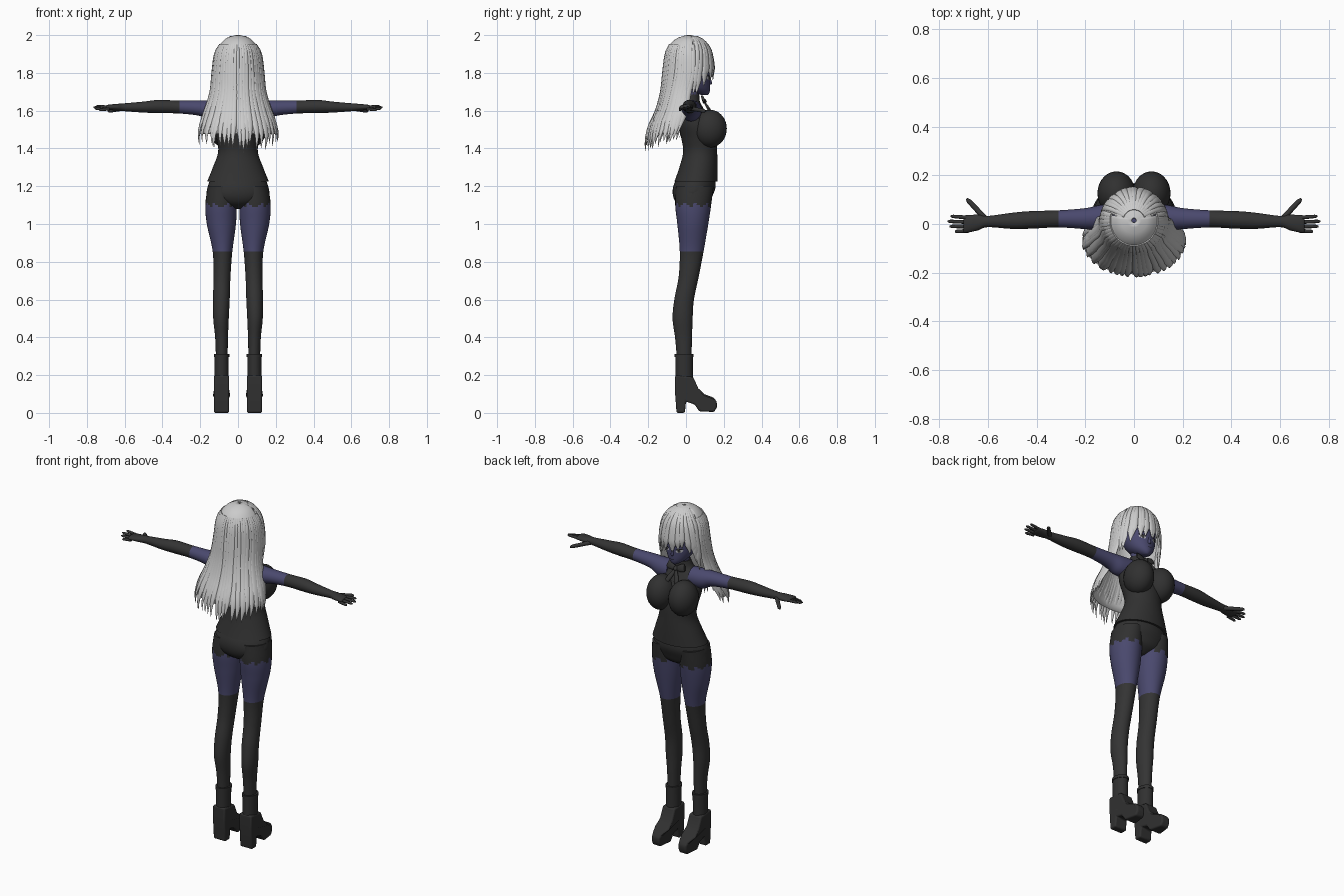
import bpy, bmesh, math, random
from mathutils import Vector

random.seed(4)
if "Cube" in bpy.data.objects:
    bpy.data.objects.remove(bpy.data.objects["Cube"], do_unlink=True)


def material(name, *rgb):
    m = bpy.data.materials.new(name)
    m.use_nodes = True
    m.diffuse_color = (*rgb, 1)
    m.node_tree.nodes["Principled BSDF"].inputs["Base Color"].default_value = (*rgb, 1)
    return m


SKIN = material("dusky blue skin", .068, .066, .155)
CLOTH = material("black cloth", .03, .03, .03)
KNIT = material("charcoal knit", .034, .034, .034)
HAIR = material("silver hair", .6, .6, .6)
WHITE = material("eye white", .45, .45, .5)
DARK = material("lash black", .01, .01, .012)


def finish(name, bm, mats, rule=None, angle=50):
    """Turn a bmesh into a smooth object, colouring faces by an optional rule."""
    bmesh.ops.recalc_face_normals(bm, faces=bm.faces)
    if rule:
        for f in bm.faces:
            f.material_index = rule(f.calc_center_median())
    me = bpy.data.meshes.new(name)
    bm.to_mesh(me)
    bm.free()
    ob = bpy.data.objects.new(name, me)
    bpy.context.collection.objects.link(ob)
    for m in mats:
        me.materials.append(m)
    bpy.ops.object.select_all(action='DESELECT')
    ob.select_set(True)
    bpy.context.view_layer.objects.active = ob
    bpy.ops.object.shade_smooth_by_angle(angle=math.radians(angle))
    return ob


def spline(rows, n=4):
    """Catmull-Rom interpolation through rows of numbers."""
    out = []
    for i in range(len(rows) - 1):
        a, b, c, d = (rows[max(0, min(len(rows) - 1, i + k))] for k in (-1, 0, 1, 2))
        for s in range(n):
            t = s / n
            out.append([q + .5 * t * (r - p + t * (2 * p - 5 * q + 4 * r - w + t * (3 * (q - r) + w - p)))
                        for p, q, r, w in zip(a, b, c, d)])
    return out + [list(rows[-1])]


def loft(name, tubes, mats, rule=None, segs=24):
    """Skin tubes of elliptical rings (centre, u axis, v axis)."""
    bm = bmesh.new()
    for rings in tubes:
        loops = []
        for c, u, v in rings:
            loops.append([bm.verts.new(c + u * math.cos(k * math.tau / segs) + v * math.sin(k * math.tau / segs))
                          for k in range(segs)])
        for a, b in zip(loops, loops[1:]):
            for k in range(segs):
                j = (k + 1) % segs
                bm.faces.new((a[k], a[j], b[j], b[k]))
        bm.faces.new(loops[0])
        bm.faces.new(loops[-1])
    return finish(name, bm, mats, rule)


def upright(rows, x=0, n=4):
    """Rings stacked in z from rows (z, y, rx, ry)."""
    return [(Vector((x, y, z)), Vector((rx, 0, 0)), Vector((0, ry, 0))) for z, y, rx, ry in spline(rows, n)]


def strand(pts, width, thick, outs, shape):
    """Flat tapered tube along points; outs are outward directions."""
    rings = []
    for i, p in enumerate(pts):
        t = (pts[min(i + 1, len(pts) - 1)] - pts[max(i - 1, 0)]).normalized()
        side = t.cross(outs[i]).normalized()
        k = shape(i / (len(pts) - 1))
        rings.append((p, side * width * k, side.cross(t).normalized() * thick * k))
    return rings


# Torso, bust and collar
loft("sleeveless_top", [upright([
    (1.225, .053, .163, .114), (1.3, .066, .133, .101), (1.38, .075, .105, .09), (1.45, .068, .113, .092),
    (1.52, .052, .128, .09), (1.58, .038, .122, .074), (1.62, .03, .1, .058), (1.65, .026, .06, .047),
    (1.685, .028, .043, .042)])], [CLOTH], segs=40)
for side, word in ((1, "left"), (-1, "right")):
    bm = bmesh.new()
    bmesh.ops.create_uvsphere(bm, u_segments=28, v_segments=18, radius=1)
    for v in bm.verts:
        v.co = Vector((side * .072 + v.co.x * .078, .126 + v.co.y * .09, 1.505 + v.co.z * .1))
    finish(word + "_bust", bm, [CLOTH])
loft("shorts_seat", [upright([(1.26, .055, .135, .095), (1.2, .045, .16, .112), (1.15, .036, .163, .105),
                              (1.11, .036, .12, .085), (1.08, .036, .03, .04)])], [CLOTH], segs=36)

# Bow at the neck: two loops, two tails and a knot
up = Vector((0, 1, .4)).normalized()
bow = []
for sx in (-1, 1):
    for tip, w in ((Vector((sx * .055, .09, 1.665)), .022), (Vector((sx * .032, .135, 1.585)), .014)):
        a = Vector((0, .095, 1.65))
        pts = [a.lerp(tip, i / 6) for i in range(7)]
        bow.append(strand(pts, w, .008, [up] * 7, lambda t: .35 + .65 * math.sin(t * 2.2)))
bow.append(upright([(1.637, .098, .006, .006), (1.65, .098, .013, .012), (1.663, .094, .006, .006)]))
loft("neck_bow", bow, [KNIT], segs=12)

# Head and neck
FACE = [(1.682, .1, .012, .014), (1.695, .084, .035, .04), (1.72, .062, .062, .066), (1.76, .045, .083, .083),
        (1.81, .035, .094, .092), (1.86, .025, .1, .1), (1.92, .02, .09, .095), (1.97, .015, .05, .06)]
loft("head", [upright(FACE)], [SKIN], segs=36)
loft("neck", [upright([(1.6, .02, .045, .045), (1.68, .03, .037, .037), (1.76, .035, .042, .045)])], [SKIN])
loft("nose", [upright([(1.738, .124, .004, .005), (1.745, .126, .009, .013), (1.775, .122, .006, .008),
                       (1.79, .118, .003, .004)])], [SKIN], segs=10)


def face_y(x, z):
    """Front of the head at a given x and z."""
    for a, b in zip(FACE, FACE[1:]):
        if a[0] <= z <= b[0]:
            t = (z - a[0]) / (b[0] - a[0])
            y, rx, ry = (p + t * (q - p) for p, q in zip(a[1:], b[1:]))
            return y + ry * math.sqrt(max(0, 1 - (x / rx) ** 2))
    return .1


def plate(name, cx, cz, w, h, tilt, lift, mat):
    """Thin oval laid on the face."""
    bm = bmesh.new()
    bmesh.ops.create_circle(bm, cap_ends=True, cap_tris=True, segments=20, radius=1)
    bmesh.ops.subdivide_edges(bm, edges=bm.edges, cuts=2, use_grid_fill=True)
    for v in bm.verts:
        x, z = cx + v.co.x * w, cz + v.co.y * h + v.co.x * tilt
        v.co = (x, face_y(x, z) + lift, z)
    finish(name, bm, [mat])


for s, word in ((1, "left"), (-1, "right")):
    plate(word + "_eye", s * .04, 1.772, .018, .010, s * .003, .003, WHITE)
    plate(word + "_iris", s * .039, 1.772, .008, .0095, 0, .004, KNIT)
    plate(word + "_lash", s * .041, 1.782, .021, .003, s * .004, .005, DARK)
    plate(word + "_brow", s * .041, 1.803, .02, .002, s * .004, .003, DARK)
plate("mouth", 0, 1.717, .014, .0016, 0, .003, DARK)

# Hair surface: rows are (z, y, rx, ry); angle 0 is the back
SHAPE = spline([(2.0, .015, .01, .01), (1.985, .015, .06, .06), (1.95, .014, .095, .1), (1.9, .014, .122, .122),
                (1.8, .012, .134, .132), (1.7, -.01, .143, .12), (1.6, -.03, .172, .126), (1.5, -.06, .208, .14),
                (1.43, -.078, .21, .138), (1.36, -.085, .195, .13)], 6)


def hair(a, z):
    for p, q in zip(SHAPE, SHAPE[1:]):
        if p[0] >= z >= q[0]:
            t = (p[0] - z) / (p[0] - q[0])
            y, rx, ry = (m + t * (n - m) for m, n in zip(p[1:], q[1:]))
            return Vector((rx * math.sin(a), y - ry * math.cos(a), z))


def shell_point(i, j):
    a = i * math.tau / 72
    back = abs((i + 36) % 72 - 36) <= 20
    t = j / 24
    return hair(a, 2 - (.52 if back else .13) * t ** 1.5)


bm = bmesh.new()
grid = [[bm.verts.new(shell_point(i, j)) for j in range(25)] for i in range(72)]
for i in range(72):
    for j in range(24):
        # The curtain stays open at the two temple seams
        if i in (20, 51) and j > 8:
            continue
        n = (i + 1) % 72
        bm.faces.new((grid[i][j], grid[n][j], grid[n][j + 1], grid[i][j + 1]))
shell = finish("hair_shell", bm, [HAIR])
mod = shell.modifiers.new("thickness", "SOLIDIFY")
mod.thickness = .008


def lock(a0, a1, top, tip, width, thick, floor=0):
    """Lock of hair following the hair surface from angle a0 to a1."""
    pts, outs = [], []
    for i in range(17):
        t = i / 16
        a, z = math.radians(a0 + (a1 - a0) * t), top + (tip - top) * t
        p = hair(a, max(z, floor))
        p.z = z
        pts.append(p)
        outs.append(Vector((math.sin(a), -math.cos(a), .15)).normalized())
    return strand(pts, width, thick, outs, lambda t: (.45 + .6 * t) if t < .75 else .9 * (1 - t) * 4 + .02)


locks = []
for k in range(31):
    a = -102 + k * 6.8
    tip = 1.375 + .07 * (a / 100) ** 2 + random.uniform(0, .04)
    locks.append(lock(a, a + random.uniform(-5, 5), 1.95, tip, random.uniform(.02, .03), .011))
loft("back_locks", locks, [HAIR], segs=10)
bangs = []
for k in range(15):
    a = 103 + k * 11
    edge = abs(a - 180) / 77
    tip = 1.785 - .12 * edge ** 3 + random.uniform(-.025, .02)
    bangs.append(lock(180 + (a - 180) * .8, a + random.uniform(-6, 6), 1.992, tip, .021, .009, 1.8))
loft("bangs", bangs, [HAIR], segs=10)

# Limbs
for s, word in ((1, "left"), (-1, "right")):
    # Leg: shorts cuff with uneven lace edge, bare thigh, stocking
    rows = [(1.2, .088, .046, .072, .1), (1.1, .09, .038, .083, .095), (1.0, .088, .036, .077, .082),
            (.855, .082, .03, .052, .063), (.72, .085, .014, .045, .053), (.6, .088, -.01, .044, .052),
            (.5, .09, -.018, .041, .053), (.4, .087, -.013, .034, .045), (.3, .086, -.01, .031, .039)]
    rings = [(Vector((s * x, y, z)), Vector((rx, 0, 0)), Vector((0, ry, 0)))
             for z, x, y, rx, ry in spline(rows, 10)]

    def leg_colour(c, s=s):
        lace = 1.1 + .008 * math.sin(9 * math.atan2(c.y - .04, c.x - s * .09))
        return 0 if c.z > lace else 1 if c.z > .855 else 2
    loft(word + "_leg", [rings], [CLOTH, SKIN, KNIT], leg_colour, 32)

    # Boot: shaft, cuff, and a foot cut from a side profile
    loft(word + "_boot_shaft", [upright([(.312, -.01, .038, .047), (.2, -.01, .038, .046),
                                         (.1, -.008, .038, .048)], s * .087)], [CLOTH])
    loft(word + "_boot_cuff", [upright([(.312, -.01, .041, .05), (.295, -.01, .041, .05)], s * .087)], [CLOTH])
    profile = [(-.057, .2), (-.059, .12), (-.05, 0), (-.006, 0), (.0, .06), (.045, .045), (.07, .008), (.15, .005),
               (.163, .03), (.163, .06), (.145, .082), (.1, .098), (.065, .13), (.038, .19)]
    bm = bmesh.new()
    face = bm.faces.new([bm.verts.new((s * .087 - .04, y, z)) for y, z in profile])
    new = bmesh.ops.extrude_face_region(bm, geom=[face])["geom"]
    bmesh.ops.translate(bm, vec=(.08, 0, 0), verts=[g for g in new if isinstance(g, bmesh.types.BMVert)])
    for v in bm.verts:
        if v.co.y > .14:
            v.co.x += (s * .087 - v.co.x) * .35
    foot = finish(word + "_boot_foot", bm, [CLOTH], angle=40)
    bev = foot.modifiers.new("soft edges", "BEVEL")
    bev.width, bev.segments = .009, 3

    # Arm: bare upper arm, long glove and palm
    rows = [(.07, .03, 1.6, .055, .056), (.14, .026, 1.6, .052, .055), (.2, .022, 1.613, .043, .041),
            (.31, .021, 1.619, .035, .034), (.42, .017, 1.622, .036, .035), (.5, .013, 1.619, .033, .029),
            (.6, .01, 1.618, .023, .021), (.64, .006, 1.618, .032, .018), (.69, 0, 1.618, .036, .013),
            (.7, 0, 1.617, .03, .008)]
    rings = [(Vector((s * x, y, z)), Vector((0, ry, 0)), Vector((0, 0, rz))) for x, y, z, ry, rz in spline(rows, 5)]
    loft(word + "_arm", [rings], [SKIN, KNIT], lambda c: int(abs(c.x) > .31))

    # Fingers and thumb
    fingers = []
    ends = [((.68, .026 - .018 * k, 1.619 - .003 * k), (tip, .032 - .021 * k, 1.624 - .007 * k), .0085)
            for k, tip in enumerate((.752, .765, .757, .735))]
    ends.append(((.61, .022, 1.612), (.687, .104, 1.597), .012))
    for a, b, r in ends:
        a, b = (Vector((s * p[0], p[1], p[2])) for p in (a, b))
        fingers.append(strand([a.lerp(b, i / 8) for i in range(9)], r, r, [Vector((0, 0, 1))] * 9,
                              lambda t: 1 - .2 * t if t < .9 else .4))
    loft(word + "_fingers", fingers, [KNIT], segs=12)
